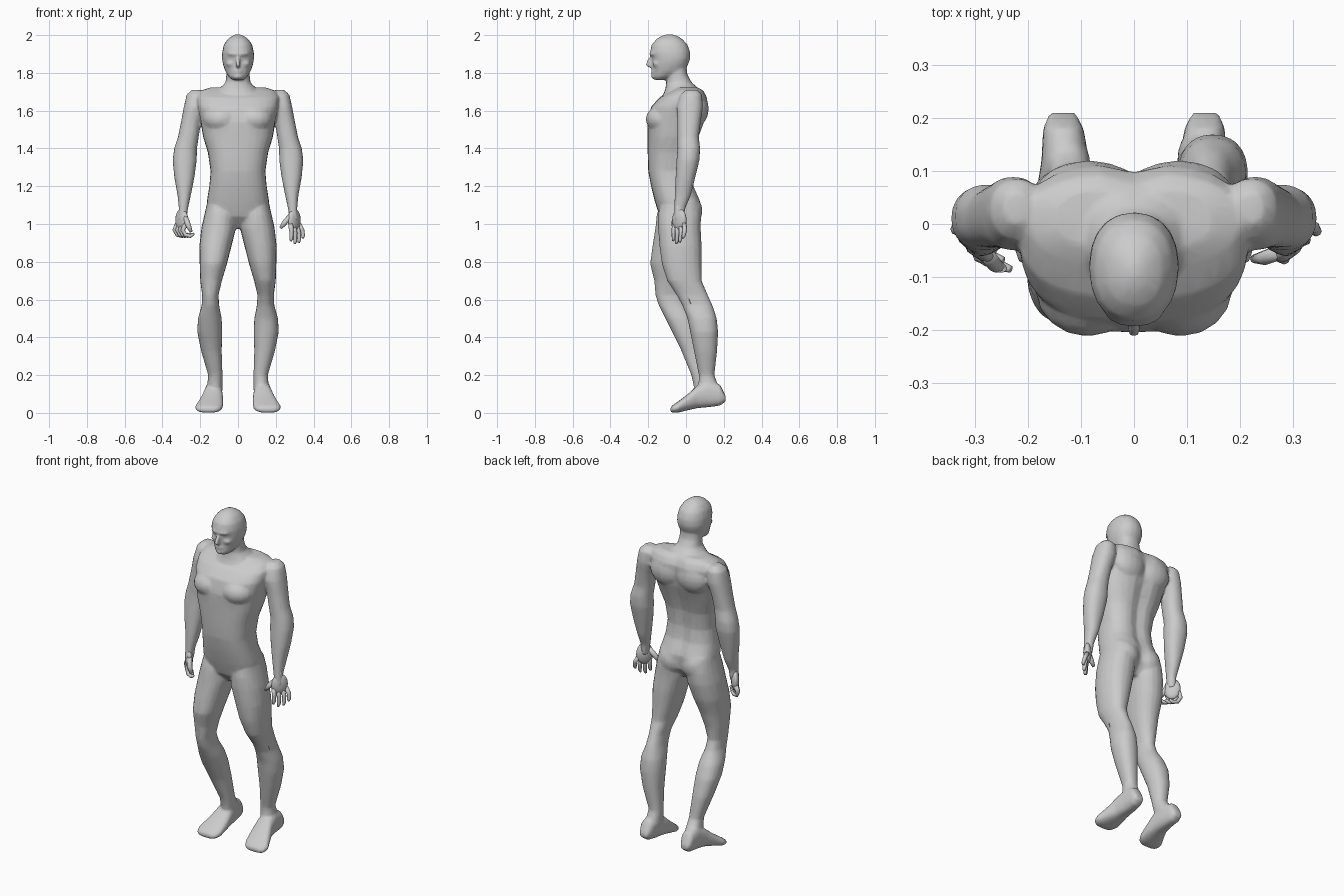
import bpy, bmesh, math
from mathutils import Vector, Matrix


def bridge(bm, loops):
    """Skin consecutive vertex rings and cap both ends."""
    n = len(loops[0])
    for a, b in zip(loops, loops[1:]):
        for i in range(n):
            j = (i + 1) % n
            bm.faces.new((a[i], a[j], b[j], b[i]))
    bm.faces.new(loops[0])
    bm.faces.new(loops[-1])


def loft(bm, rings, axis='z', p=0.9, n=20, side=1, groove=0):
    """Rings are (position, x0, x1, v0, v1); v is y for vertical lofts, z for axis y."""
    loops = []
    for pos, x0, x1, v0, v1 in rings:
        loop = []
        for i in range(n):
            a = 2 * math.pi * i / n
            c, s = math.cos(a), math.sin(a)
            x = (x0 + x1) / 2 + (x1 - x0) / 2 * math.copysign(abs(c) ** p, c)
            v = (v0 + v1) / 2 + (v1 - v0) / 2 * math.copysign(abs(s) ** p, s)
            if s > 0:
                v -= groove * math.exp(-(x / 0.035) ** 2)
            loop.append(bm.verts.new((side * x, v, pos) if axis == 'z' else (side * x, pos, v)))
        loops.append(loop)
    bridge(bm, loops)


def tube(bm, pts, radii, n=8):
    """Round tube through points, with one radius per point."""
    pts = [Vector(q) for q in pts]
    loops = []
    for i, q in enumerate(pts):
        d = pts[min(i + 1, len(pts) - 1)] - pts[max(i - 1, 0)]
        d.normalize()
        u = d.cross(Vector((0, 1, 0.05))).normalized()
        w = d.cross(u)
        loops.append([bm.verts.new(q + radii[i] * (u * math.cos(t) + w * math.sin(t)))
                      for t in (2 * math.pi * k / n for k in range(n))])
    bridge(bm, loops)


def blob(bm, c, r, rot=0):
    m = Matrix.Translation(c) @ Matrix.Rotation(rot, 4, 'Z') @ Matrix.Diagonal((*r, 1))
    bmesh.ops.create_uvsphere(bm, u_segments=16, v_segments=10, radius=1, matrix=m)


def finish(bm, name):
    bmesh.ops.recalc_face_normals(bm, faces=bm.faces)
    me = bpy.data.meshes.new(name)
    bm.to_mesh(me)
    bm.free()
    ob = bpy.data.objects.new(name, me)
    bpy.context.collection.objects.link(ob)
    me.shade_smooth()
    return ob


body = bmesh.new()

# torso: z, half width, front y, back y
torso = [(.975, .06, -.08, .03), (1.04, .15, -.14, .075), (1.12, .165, -.165, .08),
         (1.2, .152, -.185, .045), (1.28, .145, -.2, .035), (1.38, .16, -.203, .045),
         (1.46, .185, -.203, .07), (1.54, .198, -.205, .1), (1.62, .215, -.185, .115),
         (1.67, .22, -.14, .115), (1.705, .2, -.08, .095), (1.722, .15, -.05, .07)]
loft(body, [(z, -w, w, f, b) for z, w, f, b in torso], p=0.78, n=28, groove=.018)

# neck
neck = [(1.66, .15, -.13, .1), (1.715, .1, -.11, .07), (1.75, .066, -.104, .03),
        (1.79, .062, -.1, .008), (1.85, .06, -.1, 0)]
loft(body, [(z, -w, w, f, b) for z, w, f, b in neck])

# head and face
head = [(1.763, .03, -.165, -.11), (1.78, .05, -.177, -.07), (1.81, .068, -.176, -.01),
        (1.845, .08, -.178, .012), (1.875, .085, -.18, .022), (1.91, .084, -.19, .022),
        (1.95, .075, -.182, .008), (1.98, .054, -.155, -.02), (1.997, .028, -.125, -.05),
        (2.004, .01, -.1, -.075)]
loft(body, [(z, -w, w, f, b) for z, w, f, b in head])
blob(body, (0, -.166, 1.9), (.058, .03, .012))
blob(body, (0, -.172, 1.808), (.026, .014, .012))
blob(body, (0, -.163, 1.782), (.03, .022, .017))
tube(body, [(0, -.178, 1.895), (0, -.196, 1.86), (0, -.203, 1.845), (0, -.18, 1.832)],
     [.008, .011, .014, .01])

# arm: z, x inner, x outer, y front, y back
arm = [(1.71, .2, .245, 0, .06), (1.685, .17, .272, -.03, .085), (1.62, .17, .287, -.05, .09),
       (1.54, .195, .302, -.045, .078), (1.46, .208, .318, -.045, .068),
       (1.4, .217, .338, -.045, .075), (1.34, .218, .346, -.05, .072),
       (1.25, .23, .338, -.055, .05), (1.15, .25, .32, -.06, .025),
       (1.08, .265, .313, -.062, -.005), (1.02, .272, .32, -.062, -.01)]

# legs: z, x inner, x outer, then y extents of the straight leg and of the bent leg
leg = [(1.13, .04, .16, -.13, .06, -.13, .06), (1.05, .012, .178, -.148, .08, -.155, .08),
       (.98, .01, .194, -.148, .078, -.162, .075), (.88, .035, .205, -.14, .083, -.178, .05),
       (.79, .058, .203, -.128, .082, -.19, .015), (.7, .085, .2, -.1, .083, -.168, -.01),
       (.625, .103, .19, -.05, .115, -.162, -.02), (.57, .1, .192, -.02, .14, -.145, 0),
       (.5, .086, .212, .008, .163, -.11, .045), (.43, .083, .216, .022, .17, -.075, .075),
       (.33, .086, .196, .042, .165, -.025, .1), (.2, .082, .158, .068, .15, .028, .115),
       (.12, .082, .165, .065, .18, .045, .17)]

# foot, heel to toe: y, x inner, x outer, z low, z high
foot = [(.21, .11, .16, .06, .09), (.18, .095, .172, .038, .15), (.12, .085, .175, .03, .17),
        (.06, .08, .185, .025, .145), (.01, .077, .205, .014, .1), (-.04, .08, .227, .002, .062),
        (-.068, .093, .222, 0, .043), (-.082, .115, .2, .005, .03)]

for s in (1, -1):
    loft(body, arm, side=s)
    k = 3 if s > 0 else 5
    loft(body, [r[:3] + r[k:k + 2] for r in leg], side=s)
    loft(body, foot, 'y', p=.8, side=s)
    # chest, shoulder blade, buttock and cheek muscles
    blob(body, (s * .088, -.125, 1.555), (.098, .088, .075))
    blob(body, (s * .085, .06, 1.61), (.1, .06, .09))
    blob(body, (s * .075, .015, 1.07), (.08, .072, .085))
    blob(body, (s * .036, -.15, 1.848), (.028, .028, .018))

# fuse the parts into one skin
ob = finish(body, "body_source")
rm = ob.modifiers.new("fuse", 'REMESH')
rm.mode, rm.voxel_size = 'VOXEL', .007
sm = ob.modifiers.new("soften", 'SMOOTH')
sm.factor, sm.iterations = .5, 5
ob.modifiers.new("reduce", 'DECIMATE').ratio = .15
skin = bpy.data.meshes.new_from_object(ob.evaluated_get(bpy.context.evaluated_depsgraph_get()))
bpy.data.objects.remove(ob)
skin.shade_smooth()
bpy.context.collection.objects.link(bpy.data.objects.new("body", skin))


# hands: palm, four fingers and a thumb; one open, one curled
def hand(name, s, curled):
    bm = bmesh.new()
    blob(bm, (s * .298, -.035, 1.02), (.046, .022, .062), s * math.radians(50))
    for t, length in ((-.034, .09), (-.012, .105), (.011, .098), (.033, .075)):
        x, y = .3 + .64 * t, -.035 + .77 * t
        if curled:
            pts = [(x, y, 1.0), (x + .014, y, .968), (x, y - .008, .942),
                   (x - .026, y - .018, .936), (x - .045, y - .024, .948)]
            rad = [.013, .012, .011, .01, .007]
        else:
            pts = [(x, y, 1.0), (x + .012 + .2 * t, y + .1 * t, 1 - length * .45),
                   (x + .014 + .3 * t, y - .004, 1 - length * .85),
                   (x + .012 + .3 * t, y - .008, 1 - length)]
            rad = [.013, .012, .01, .006]
        tube(bm, [(s * a, b, c) for a, b, c in pts], rad)
    tip = (.248, -.084, .958) if curled else (.226, -.066, .978)
    mid = (.262, -.078, .99) if curled else (.246, -.064, 1.006)
    tube(bm, [(s * .285, -.05, 1.05), (s * mid[0], *mid[1:]), (s * tip[0], *tip[1:])],
         [.015, .014, .008])
    finish(bm, name)


hand("open_hand", 1, False)
hand("curled_hand", -1, True)
